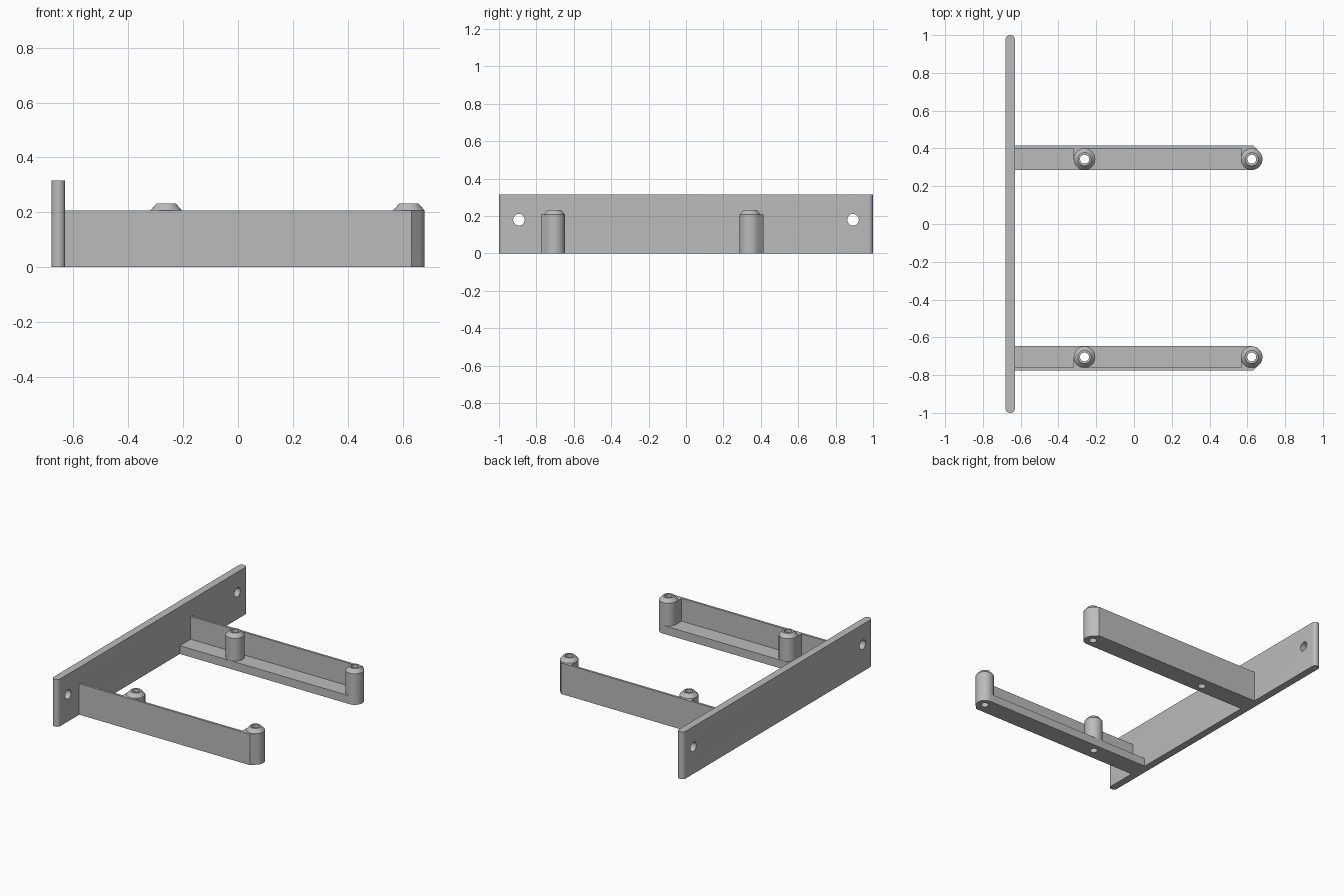
import bpy, bmesh
from math import sin, cos, radians, pi
from mathutils import Matrix

if "Cube" in bpy.data.objects:
    bpy.data.objects.remove(bpy.data.objects["Cube"], do_unlink=True)

grey = bpy.data.materials.new("plain grey")
grey.use_nodes = True
colour = (0.5, 0.5, 0.5, 1)
grey.diffuse_color = colour
grey.node_tree.nodes["Principled BSDF"].inputs["Base Color"].default_value = colour

R = 0.057            # post radius
BORE = 0.024         # hole through each post
WALL_IN, WALL_OUT = R, 0.072
X_START, X_MID, X_END = -0.64, -0.262, 0.623
FLOOR_TOP, WALL_TOP, CAP_TOP = 0.055, 0.207, 0.232


def arc(cx, cy, r, a0, a1, n=32):
    angles = [radians(a0 + (a1 - a0) * i / n) for i in range(n + 1)]
    return [(cx + r * cos(a), cy + r * sin(a)) for a in angles]


def finish(name, bm):
    bmesh.ops.recalc_face_normals(bm, faces=bm.faces)
    mesh = bpy.data.meshes.new(name)
    bm.to_mesh(mesh)
    bm.free()
    obj = bpy.data.objects.new(name, mesh)
    obj.data.materials.append(grey)
    bpy.context.collection.objects.link(obj)
    return obj


def prism(name, outline, z0, z1):
    bm = bmesh.new()
    face = bm.faces.new([bm.verts.new((x, y, z0)) for x, y in outline])
    top = bmesh.ops.extrude_face_region(bm, geom=[face])["geom"]
    verts = [v for v in top if isinstance(v, bmesh.types.BMVert)]
    bmesh.ops.translate(bm, verts=verts, vec=(0, 0, z1 - z0))
    return finish(name, bm)


def lathe_ring(name, x, y, profile, n=48):
    # Closed profile of (radius, height) turned about a vertical axis
    bm = bmesh.new()
    rings = [[bm.verts.new((x + r * cos(2 * pi * i / n), y + r * sin(2 * pi * i / n), z))
              for i in range(n)] for r, z in profile]
    for k, ring in enumerate(rings):
        nxt = rings[(k + 1) % len(rings)]
        for i in range(n):
            j = (i + 1) % n
            bm.faces.new((ring[i], ring[j], nxt[j], nxt[i]))
    return finish(name, bm)


def drill(obj, centres, radius, rotation):
    # Cut round through-holes with one helper mesh
    bm = bmesh.new()
    for c in centres:
        bmesh.ops.create_cone(bm, cap_ends=True, segments=32, radius1=radius,
                              radius2=radius, depth=1,
                              matrix=Matrix.Translation(c) @ rotation)
    cutter = finish("hole_cutter", bm)
    cutter.hide_render = True
    mod = obj.modifiers.new("holes", "BOOLEAN")
    mod.operation, mod.solver, mod.object = "DIFFERENCE", "EXACT", cutter
    bpy.context.view_layer.objects.active = obj
    bpy.ops.object.modifier_apply(modifier=mod.name)
    bpy.data.objects.remove(cutter, do_unlink=True)


def smooth(obj):
    bpy.ops.object.select_all(action="DESELECT")
    obj.select_set(True)
    bpy.context.view_layer.objects.active = obj
    bpy.ops.object.shade_smooth_by_angle(angle=radians(30))


# Mounting plate with rounded ends and two screw holes
plate = prism("mounting_plate",
              arc(-0.655, 0.975, 0.025, 0, 180, 16) + arc(-0.655, -0.975, 0.025, 180, 360, 16),
              0, 0.315)
drill(plate, [(-0.655, y, 0.18) for y in (-0.893, 0.893)], 0.031, Matrix.Rotation(pi / 2, 4, "Y"))
smooth(plate)

# Outlines of one arm, measured from the line through its post centres
corner = [(X_END + 0.009, WALL_OUT), (X_START, WALL_OUT)]
floor_outline = [(X_START, -R)] + arc(X_END, 0, R, -90, 45) + corner
wall_outline = ([(X_START, WALL_IN), (X_MID - R, WALL_IN)] + arc(X_MID, 0, R, 180, 435)
                + [(X_MID + 0.016, WALL_IN), (X_END - R, WALL_IN)]
                + arc(X_END, 0, R, 180, 405) + corner)

# Two mirrored arms: floor, wall with posts, and a tapered cap on each post
for label, y0, side in (("back", 0.343, 1), ("front", -0.704, -1)):
    def place(outline):
        return [(x, y0 + side * y) for x, y in outline]

    centres = [(x, y0, 0.1) for x in (X_MID, X_END)]
    for part, outline, z0, z1 in (("arm_floor", floor_outline, 0, FLOOR_TOP),
                                  ("arm_wall_and_posts", wall_outline, FLOOR_TOP, WALL_TOP)):
        obj = prism(f"{label}_{part}", place(outline), z0, z1)
        drill(obj, centres, BORE, Matrix.Identity(4))
        smooth(obj)
    for where, x in (("middle", X_MID), ("end", X_END)):
        smooth(lathe_ring(f"{label}_{where}_post_cap", x, y0,
                          [(BORE, WALL_TOP), (R, WALL_TOP), (0.035, CAP_TOP), (BORE, CAP_TOP)]))
